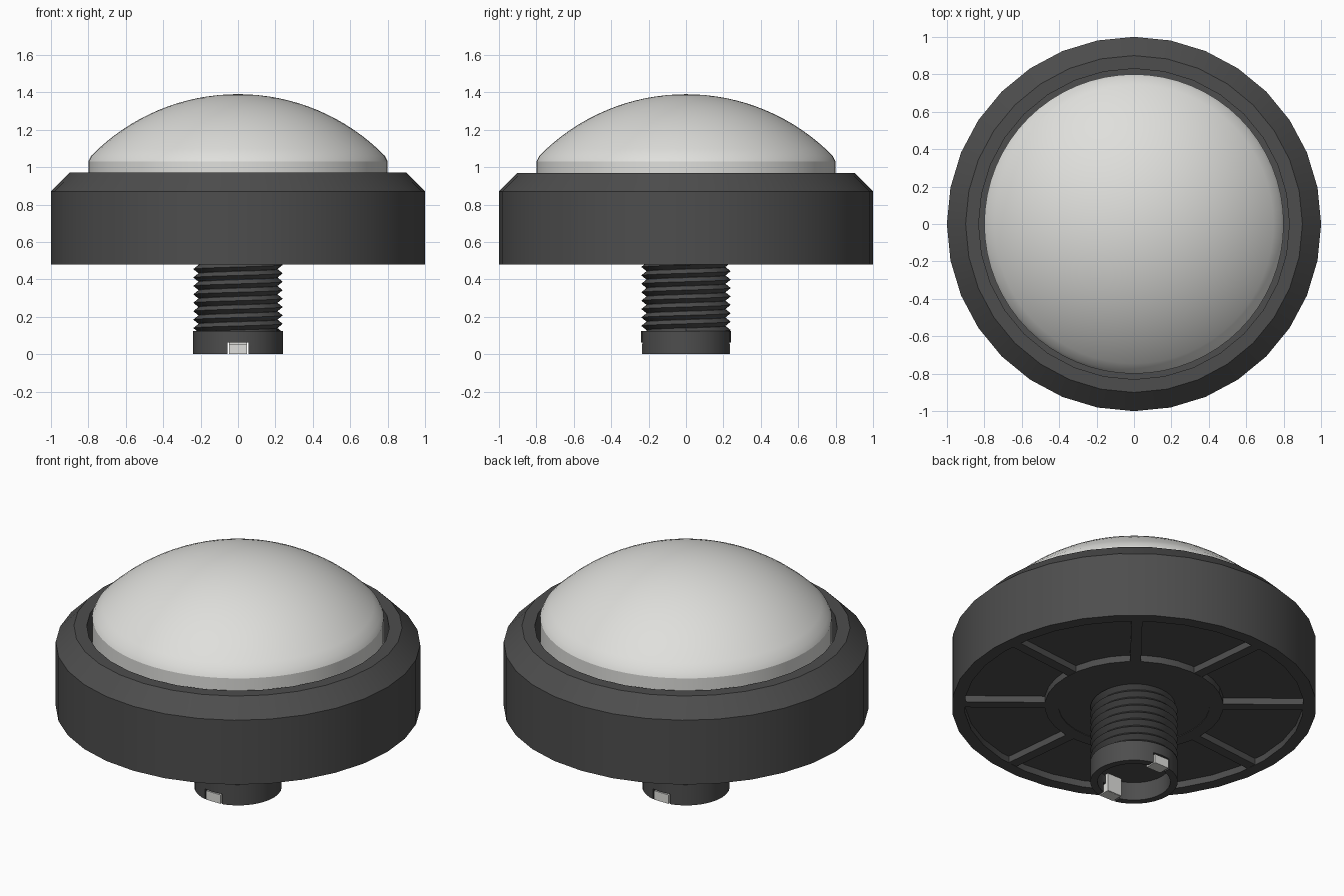
import bpy
import bmesh
from math import sin, cos, pi, radians, asin
from mathutils import Matrix, Vector

cube = bpy.data.objects.get("Cube")
if cube:
    bpy.data.objects.remove(cube, do_unlink=True)


def material(name, color):
    mat = bpy.data.materials.new(name)
    mat.use_nodes = True
    mat.diffuse_color = color
    for node in mat.node_tree.nodes:
        if node.type == 'BSDF_PRINCIPLED':
            node.inputs["Base Color"].default_value = color
            node.inputs["Roughness"].default_value = 0.6
    return mat


dark = material("dark grey plastic", (0.075, 0.075, 0.075, 1))
light = material("warm white plastic", (0.74, 0.74, 0.715, 1))


def finish(bm, name, mat, smooth=True):
    bmesh.ops.remove_doubles(bm, verts=bm.verts, dist=1e-5)
    bmesh.ops.recalc_face_normals(bm, faces=bm.faces)
    mesh = bpy.data.meshes.new(name)
    bm.to_mesh(mesh)
    bm.free()
    obj = bpy.data.objects.new(name, mesh)
    bpy.context.collection.objects.link(obj)
    mesh.materials.append(mat)
    if smooth:
        bpy.ops.object.select_all(action='DESELECT')
        obj.select_set(True)
        bpy.context.view_layer.objects.active = obj
        bpy.ops.object.shade_smooth_by_angle(angle=radians(25))
    return obj


def lathe(name, profile, mat, segments):
    """Revolve a profile of (radius, height) points around the z axis."""
    bm = bmesh.new()
    verts = [bm.verts.new((r, 0, z)) for r, z in profile]
    edges = [bm.edges.new(pair) for pair in zip(verts, verts[1:])]
    bmesh.ops.spin(bm, geom=verts + edges, cent=(0, 0, 0), axis=(0, 0, 1),
                   angle=2 * pi, steps=segments, use_merge=True)
    return finish(bm, name, mat)


def add_box(bm, low, high, turn=0):
    """Add a box between two corners, turned around the z axis."""
    low, high = Vector(low), Vector(high)
    matrix = (Matrix.Rotation(turn, 4, 'Z')
              @ Matrix.Translation((low + high) / 2)
              @ Matrix.Diagonal((*(high - low), 1)))
    bmesh.ops.create_cube(bm, size=1, matrix=matrix)


# Housing: chamfered rim, inner well and recessed underside
BASE = 0.48
FLOOR = BASE + 0.04
lathe("housing", [
    (0, 0.72), (0.83, 0.72), (0.83, 0.97), (0.9, 0.97), (1, 0.87),
    (1, BASE), (0.93, BASE), (0.93, FLOOR), (0.49, FLOOR), (0.49, BASE),
    (0.415, BASE), (0.415, BASE + 0.004), (0, BASE + 0.004)], dark, 32)

# Ribs across the underside recess
bm = bmesh.new()
for i in range(8):
    add_box(bm, (0.48, -0.03, BASE + 0.001), (0.94, 0.03, FLOOR + 0.01),
            radians(6 + 45 * i))
finish(bm, "underside_ribs", dark, smooth=False)

# Domed plunger: short skirt, small bevel, spherical cap
EDGE, SHOULDER, TOP = 0.785, 1.06, 1.39
rise = TOP - SHOULDER
radius = (EDGE ** 2 + rise ** 2) / (2 * rise)
sweep = asin(EDGE / radius)
dome = [(0.8, 0.73), (0.8, 1.03)]
for i in range(16, -1, -1):
    a = sweep * i / 16
    dome.append((radius * sin(a), TOP - radius * (1 - cos(a))))
lathe("dome", dome, light, 64)

# Threaded stem: core with a helical ridge
lathe("stem_core", [(0, 0.5), (0.212, 0.5), (0.212, 0.11), (0, 0.11)], dark, 32)

STEPS, PITCH, START, TURNS = 32, 0.045, 0.095, 9
bm = bmesh.new()
roots, crests = [], []
for i in range(STEPS * TURNS + 1):
    a = 2 * pi * i / STEPS
    z = START + PITCH * i / STEPS
    roots.append(bm.verts.new((0.211 * cos(a), 0.211 * sin(a), z)))
    crests.append(bm.verts.new((0.239 * cos(a), 0.239 * sin(a), z + PITCH / 2)))
for i in range(STEPS * TURNS):
    bm.faces.new((roots[i], roots[i + 1], crests[i + 1], crests[i]))
    if i + STEPS + 1 < len(roots):
        bm.faces.new((crests[i], crests[i + 1],
                      roots[i + STEPS + 1], roots[i + STEPS]))
finish(bm, "stem_thread", dark)

# Hollow collar at the foot with two opposite slots
collar = lathe("stem_collar", [
    (0, 0.125), (0.24, 0.125), (0.24, 0), (0.2, 0), (0.2, 0.115), (0, 0.115)],
    dark, 32)
bm = bmesh.new()
add_box(bm, (-0.057, -0.3, -0.05), (0.057, 0.3, 0.062))
cutter = finish(bm, "slot_cutter", dark, smooth=False)
cutter.hide_render = True
cutter.hide_viewport = True
cut = collar.modifiers.new("slots", 'BOOLEAN')
cut.object = cutter
cut.operation = 'DIFFERENCE'
cut.solver = 'EXACT'

# Contact clips: tab through each slot and upright plate inside
bm = bmesh.new()
for turn in (0, pi):
    add_box(bm, (-0.048, -0.236, 0.001), (0.048, -0.17, 0.055), turn)
    add_box(bm, (-0.048, -0.185, 0.002), (0.048, -0.165, 0.115), turn)
finish(bm, "contact_clips", light, smooth=False)
